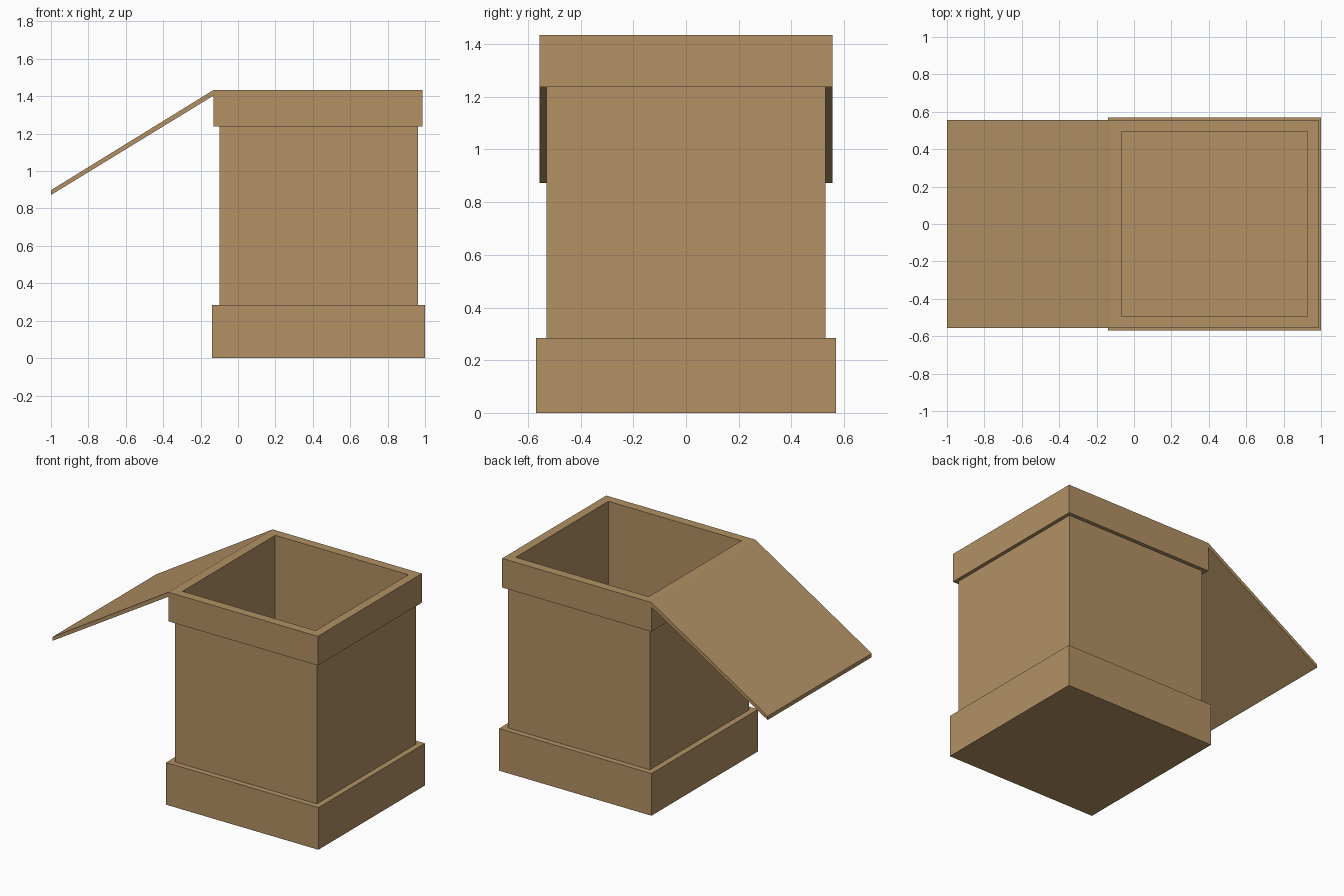
import bpy, bmesh

if "Cube" in bpy.data.objects:
    bpy.data.objects.remove(bpy.data.objects["Cube"])

wood = bpy.data.materials.new("tan wood")
wood.diffuse_color = (0.445, 0.283, 0.127, 1)
wood.use_nodes = True
wood.node_tree.nodes["Principled BSDF"].inputs["Base Color"].default_value = wood.diffuse_color


def finish(name, bm):
    bmesh.ops.recalc_face_normals(bm, faces=bm.faces)
    mesh = bpy.data.meshes.new(name)
    bm.to_mesh(mesh)
    bm.free()
    mesh.materials.append(wood)
    obj = bpy.data.objects.new(name, mesh)
    bpy.context.collection.objects.link(obj)
    return obj


def rectangle_loft(name, rings):
    """Closed skin through rectangles given as (x0, x1, half_y, z)."""
    bm = bmesh.new()
    loops = [[bm.verts.new(p) for p in ((x0, -y, z), (x1, -y, z), (x1, y, z), (x0, y, z))]
             for x0, x1, y, z in rings]
    for a, b in zip(loops, loops[1:]):
        for i in range(4):
            j = (i + 1) % 4
            bm.faces.new((a[i], a[j], b[j], b[i]))
    bm.faces.new(loops[0])
    bm.faces.new(loops[-1])
    return finish(name, bm)


# Hollow box: plinth, walls, rim collar, then down the inside to the floor
plinth = (-0.14, 1.0, 0.569)
wall = (-0.10, 0.962, 0.53)
collar = (-0.13, 0.986, 0.556)
opening = (-0.068, 0.927, 0.495)
rectangle_loft("box_body", [
    (*plinth, 0), (*plinth, 0.285),
    (*wall, 0.285), (*wall, 1.237),
    (*collar, 1.237), (*collar, 1.434),
    (*opening, 1.434), (*opening, 0.035),
])

# Open lid: thin sloping panel hinged on the left edge of the collar
bm = bmesh.new()
profile = [(-0.13, 1.434), (-1.0, 0.898), (-1.0, 0.872), (-0.13, 1.404)]
face = bm.faces.new([bm.verts.new((x, -0.556, z)) for x, z in profile])
new = bmesh.ops.extrude_face_region(bm, geom=[face])["geom"]
bmesh.ops.translate(bm, vec=(0, 1.112, 0),
                    verts=[v for v in new if isinstance(v, bmesh.types.BMVert)])
finish("open_lid", bm)
